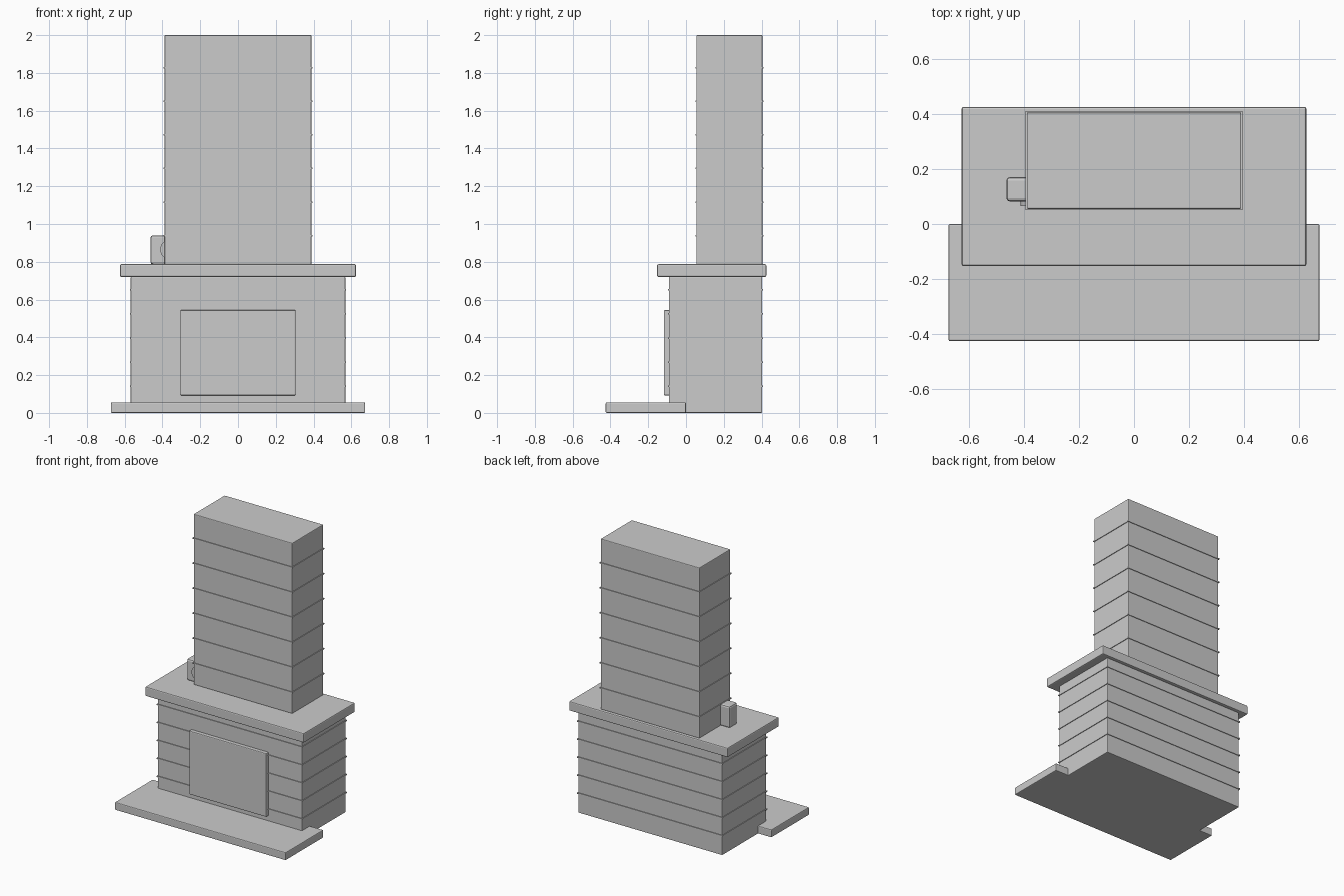
import bpy, math

if "Cube" in bpy.data.objects:
    bpy.data.objects.remove(bpy.data.objects["Cube"])


def box(name, x0, x1, y0, y1, z0, z1, bevel=0.0):
    bpy.ops.mesh.primitive_cube_add(
        size=1, location=((x0 + x1) / 2, (y0 + y1) / 2, (z0 + z1) / 2))
    ob = bpy.context.object
    ob.name = name
    ob.scale = (x1 - x0, y1 - y0, z1 - z0)
    bpy.ops.object.transform_apply(location=False, rotation=False, scale=True)
    if bevel:
        mod = ob.modifiers.new("edge_bevel", "BEVEL")
        mod.width = bevel
        mod.segments = 2
    return ob


def mortar_bands(name, half_x, y0, y1, z_first, step, count):
    # thin courses standing slightly proud of the masonry
    p, h = 0.005, 0.004
    for i in range(count):
        z = z_first + i * step
        box(f"{name}_{i + 1}", -half_x - p, half_x + p, y0 - p, y1 + p, z - h, z + h)


# Hearth slab and fireplace base
box("hearth", -0.673, 0.673, -0.425, 0.0, 0.0, 0.056, 0.006)
box("fireplace_base", -0.568, 0.568, -0.091, 0.403, 0.0, 0.722, 0.005)
mortar_bands("base_mortar", 0.568, -0.091, 0.403, 0.14, 0.128, 5)

# Firebox panel on the front
box("firebox_panel", -0.305, 0.305, -0.117, -0.08, 0.092, 0.545, 0.006)

# Mantel shelf
box("mantel", -0.625, 0.625, -0.153, 0.425, 0.72, 0.787, 0.007)

# Chimney breast
box("chimney", -0.389, 0.389, 0.055, 0.405, 0.785, 2.0, 0.005)
mortar_bands("chimney_mortar", 0.389, 0.055, 0.405, 0.938, 0.178, 6)

# Mantel clock, partly sunk into the chimney breast
box("clock_case", -0.463, -0.257, 0.082, 0.17, 0.786, 0.94, 0.012)
bpy.ops.mesh.primitive_cylinder_add(
    vertices=32, radius=0.052, depth=0.03,
    location=(-0.36, 0.08, 0.865), rotation=(math.pi / 2, 0, 0))
face = bpy.context.object
face.name = "clock_face"
bpy.ops.object.shade_smooth_by_angle()
